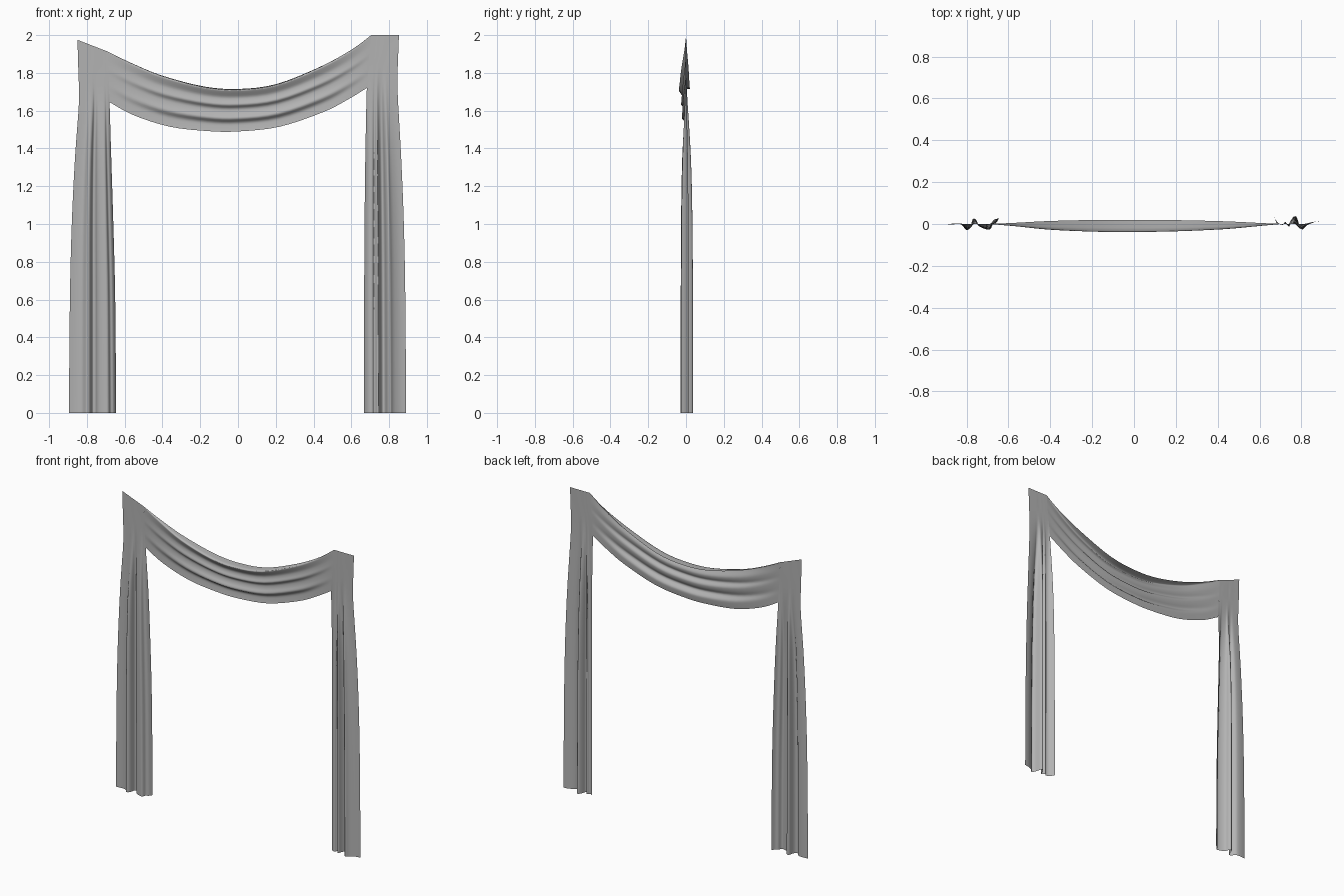
import bpy

# Mid-grey fabric
fabric = bpy.data.materials.new("grey_fabric")
fabric.diffuse_color = (.45, .45, .45, 1)


def spline(pts, n):
    """Catmull-Rom resampling of a list of tuples, n steps per span."""
    out = []
    for i in range(len(pts) - 1):
        p0, p1, p2 = pts[max(i - 1, 0)], pts[i], pts[i + 1]
        p3 = pts[min(i + 2, len(pts) - 1)]
        for k in range(n):
            t = k / n
            out.append(tuple(
                0.5 * (2 * b + (c - a) * t + (2 * a - 5 * b + 4 * c - d) * t * t
                       + (3 * b - a - 3 * c + d) * t ** 3)
                for a, b, c, d in zip(p0, p1, p2, p3)))
    out.append(tuple(pts[-1]))
    return out


def cloth(name, stations, folds, n_station, n_fold):
    """Sheet between two edges. Station: edge A x,z, edge B x,z, fold depth.
    Folds: position across the sheet (0 = A, 1 = B) and y offset."""
    rows = spline(stations, n_station)
    cols = spline(folds, n_fold)
    verts = [(ax + (bx - ax) * s, y * amp, az + (bz - az) * s)
             for ax, az, bx, bz, amp in rows for s, y in cols]
    w = len(cols)
    faces = [(r * w + c, r * w + c + 1, (r + 1) * w + c + 1, (r + 1) * w + c)
             for r in range(len(rows) - 1) for c in range(w - 1)]
    me = bpy.data.meshes.new(name)
    me.from_pydata(verts, [], faces)
    me.shade_smooth()
    me.materials.append(fabric)
    ob = bpy.data.objects.new(name, me)
    bpy.context.collection.objects.link(ob)
    return ob


# Left hanging panel, from the floor to the slanted top corner
cloth("left_panel",
      [(-.895, 0, -.645, 0, 1), (-.89, .6, -.65, .6, .98),
       (-.88, 1.0, -.66, 1.0, .92), (-.863, 1.35, -.671, 1.35, .7),
       (-.842, 1.645, -.68, 1.645, .12), (-.845, 1.8, -.685, 1.78, 0),
       (-.85, 1.975, -.69, 1.913, 0)],
      [(0, -.002), (.14, .002), (.28, -.002), (.37, -.028), (.45, -.018),
       (.5, .024), (.57, .018), (.61, -.006), (.72, -.022), (.83, -.026),
       (.88, -.002), (.94, .004), (1, .026)], 4, 3)

# Right hanging panel
cloth("right_panel",
      [(.668, 0, .89, 0, 1), (.668, .6, .886, .6, .98),
       (.67, 1.0, .878, 1.0, .92), (.674, 1.35, .864, 1.35, .7),
       (.682, 1.72, .844, 1.72, .1), (.692, 1.86, .847, 1.86, 0),
       (.705, 2.0, .852, 2.0, 0)],
      [(0, .034), (.08, .006), (.19, -.004), (.25, .01), (.33, -.012),
       (.38, .016), (.44, .036), (.5, .03), (.55, -.008), (.62, -.026),
       (.7, -.008), (.85, .008), (1, .014)], 4, 3)

# Draped swag: top edge, bottom edge, rolled lip and horizontal folds
cloth("swag",
      [(-.69, 1.913, -.68, 1.645, 0), (-.56, 1.85, -.55, 1.575, .3),
       (-.4, 1.785, -.36, 1.515, .72), (-.18, 1.728, -.16, 1.492, .97),
       (0, 1.715, 0, 1.49, 1), (.2, 1.74, .22, 1.515, .92),
       (.43, 1.83, .45, 1.592, .65), (.6, 1.922, .58, 1.658, .25),
       (.705, 2.0, .682, 1.72, 0)],
      [(0, .02), (.015, -.034), (.08, -.032), (.19, -.016), (.28, -.018),
       (.37, -.026), (.46, -.006), (.58, -.01), (.69, -.022), (.79, .002),
       (.9, .002), (1, -.002)], 4, 3)
